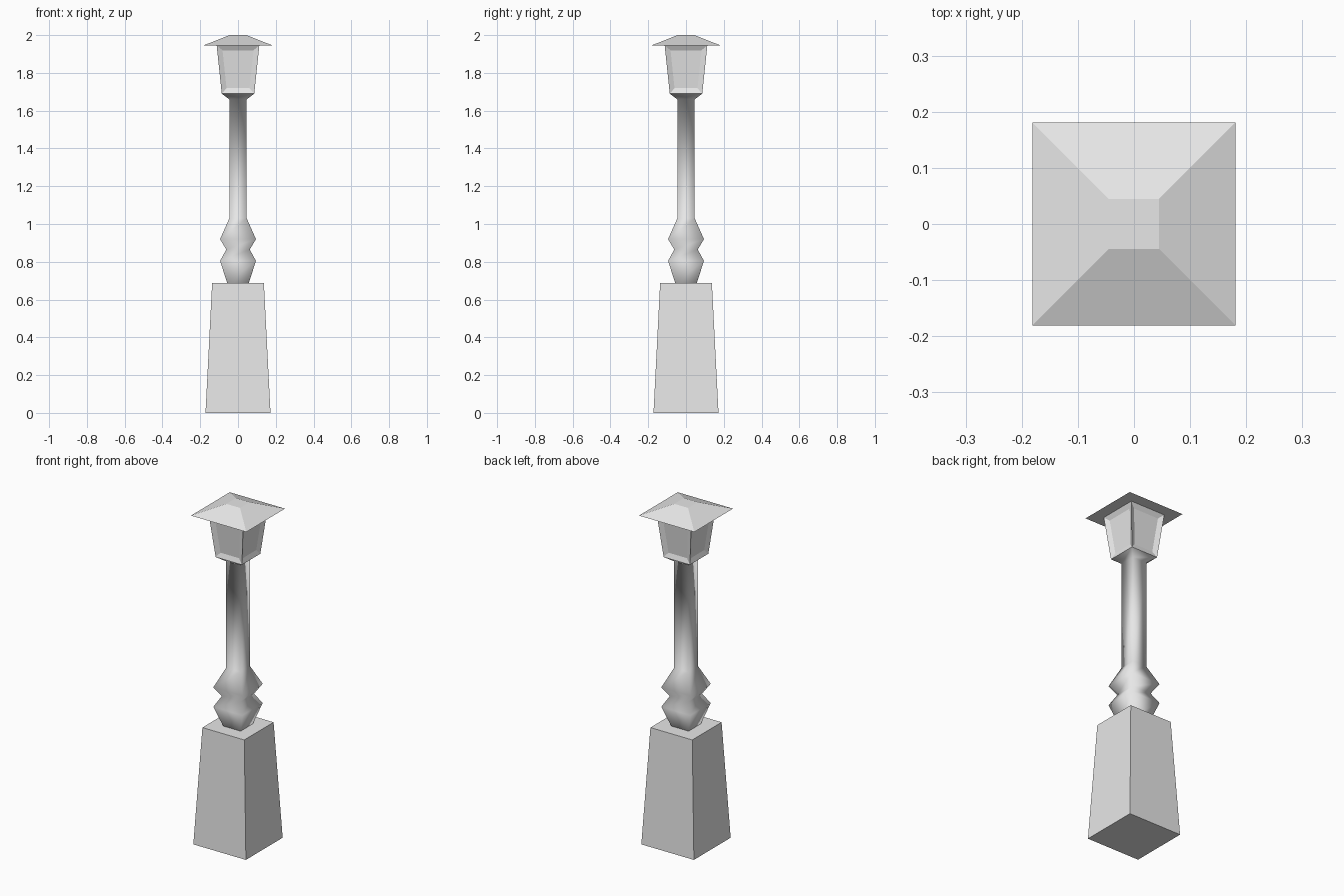
import bpy
import bmesh

cube = bpy.data.objects.get("Cube")
if cube:
    bpy.data.objects.remove(cube, do_unlink=True)

# One plain grey for the whole lamp post
grey = bpy.data.materials.new("light grey")
grey.use_nodes = True
colour = (0.8, 0.8, 0.8, 1)
grey.diffuse_color = colour
grey.node_tree.nodes["Principled BSDF"].inputs["Base Color"].default_value = colour


def square_tower(name, profile, smooth=False, inset=None):
    """Stack square rings given as (half width, height) and skin them."""
    bm = bmesh.new()
    rings = [[bm.verts.new((x * r, y * r, z))
              for x, y in ((-1, -1), (1, -1), (1, 1), (-1, 1))]
             for r, z in profile]
    sides = []
    for low, high in zip(rings, rings[1:]):
        for i in range(4):
            j = (i + 1) % 4
            sides.append(bm.faces.new((low[i], low[j], high[j], high[i])))
    bm.faces.new(rings[0][::-1])
    bm.faces.new(rings[-1])
    bm.normal_update()
    if inset:
        bmesh.ops.inset_individual(bm, faces=sides, thickness=inset[0],
                                   depth=-inset[1], use_even_offset=True)
    for face in bm.faces:
        face.smooth = smooth and abs(face.normal.z) < 0.99
    mesh = bpy.data.meshes.new(name)
    bm.to_mesh(mesh)
    bm.free()
    mesh.materials.append(grey)
    obj = bpy.data.objects.new(name, mesh)
    bpy.context.collection.objects.link(obj)
    return obj


# Tapered plinth
square_tower("plinth", [(0.172, 0), (0.137, 0.687)])

# Turned-looking square column, flaring out under the lantern
square_tower("column", [(0.057, 0.687), (0.095, 0.805), (0.062, 0.865),
                        (0.095, 0.92), (0.046, 1.03), (0.046, 1.66),
                        (0.086, 1.69)], smooth=True)

# Lantern with a sunken panel on each side
square_tower("lantern", [(0.086, 1.69), (0.113, 1.946)], inset=(0.028, 0.012))

# Overhanging hipped roof with a flat top
square_tower("roof", [(0.181, 1.946), (0.045, 2.0)])
